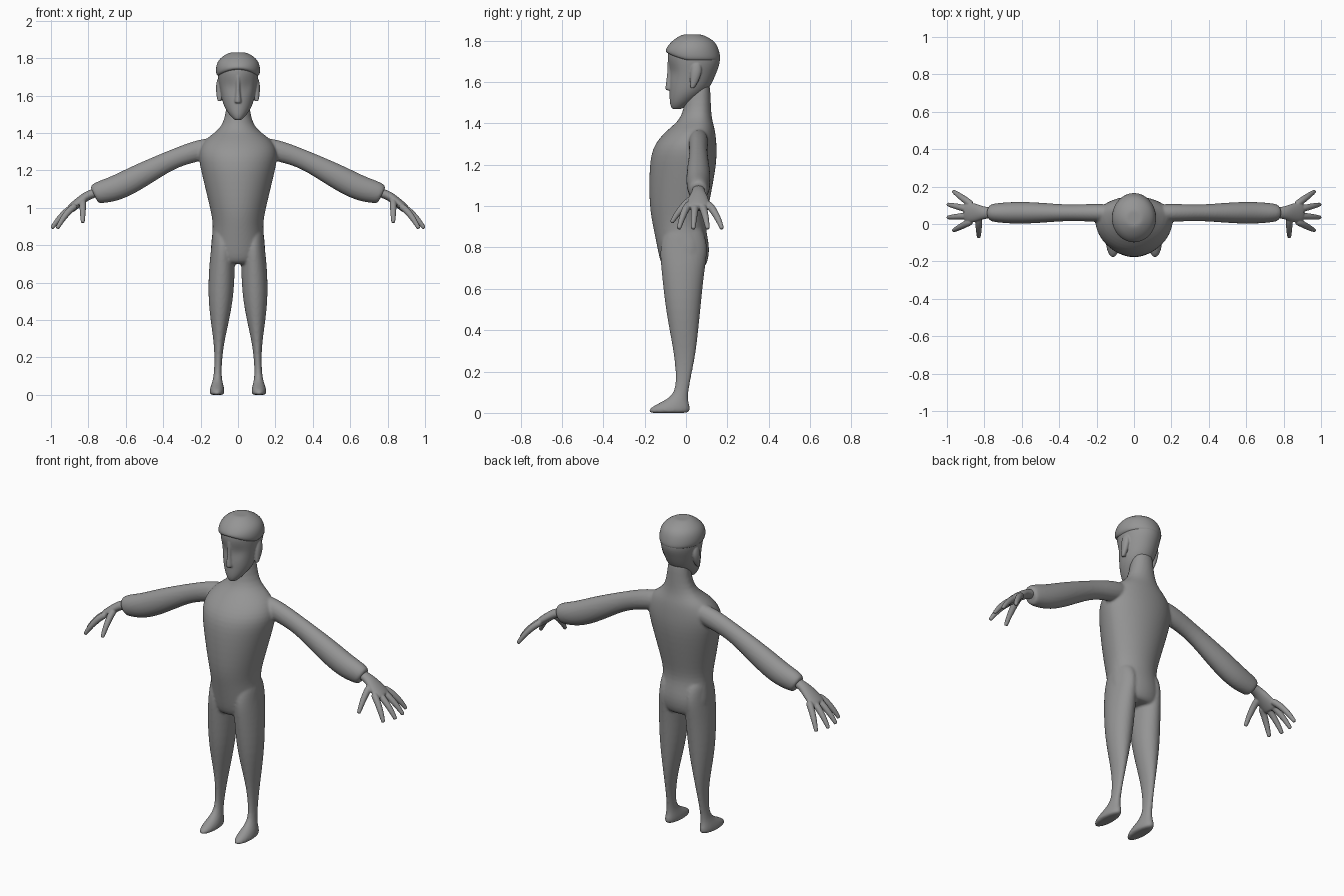
import bpy
import bmesh
import math
from mathutils import Vector

cube = bpy.data.objects.get("Cube")
if cube:
    bpy.data.objects.remove(cube, do_unlink=True)

COLOUR = (.3, .3, .3, 1)
grey = bpy.data.materials.new("plain grey")
grey.use_nodes = True
grey.diffuse_color = COLOUR
grey.node_tree.nodes["Principled BSDF"].inputs["Base Color"].default_value = COLOUR


def circle(count):
    """Cosine and sine of evenly spaced angles."""
    angles = [math.tau * k / count for k in range(count)]
    return [(math.cos(a), math.sin(a)) for a in angles]


def skin(bm, rings):
    """Bridge rings of points into a closed shell, with an inset at each end."""
    def inset(ring):
        middle = sum(ring, Vector()) / len(ring)
        return [middle.lerp(point, .6) for point in ring]

    rings = [inset(rings[0])] + rings + [inset(rings[-1])]
    loops = [[bm.verts.new(point) for point in ring] for ring in rings]
    faces = [bm.faces.new(loops[0]), bm.faces.new(loops[-1])]
    for lower, upper in zip(loops, loops[1:]):
        for i in range(len(lower)):
            faces.append(bm.faces.new((lower[i - 1], lower[i], upper[i], upper[i - 1])))
    bmesh.ops.recalc_face_normals(bm, faces=faces)
    return [vert for loop in loops for vert in loop]


def stack(bm, rows, belly=.5, centre=lambda z: 0):
    """Level egg-shaped rings from rows of height, half width, front and back.
    The rings are widest at the share of their depth given by belly."""
    rings = []
    for z, width, front, back in rows:
        widest = front + belly * (back - front)
        rings.append([
            Vector((centre(z) + width * c,
                    widest + s * (back - widest if s > 0 else widest - front), z))
            for c, s in circle(24)])
    return skin(bm, rings)


def tube(bm, path, side, section=lambda r: (r, r)):
    """Rings square to a path of points and radii; section gives both half sizes."""
    points = [Vector(point) for point, radius in path]
    rings = []
    for i, (point, radius) in enumerate(path):
        along = points[min(i + 1, len(points) - 1)] - points[max(i - 1, 0)]
        across = Vector((0, 1, 0))
        across = (across - across.project(along)).normalized()
        up = along.normalized().cross(across)
        wide, high = section(radius)
        ring = [points[i] + across * wide * c + up * high * s for c, s in circle(16)]
        rings.append([Vector((side * p.x, p.y, p.z)) for p in ring])
    skin(bm, rings)


def finger(bm, knuckle, tip, side):
    """A tapering, slightly arched finger."""
    path = []
    for t in (0, .3, .7, .95, 1):
        point = Vector(knuckle).lerp(Vector(tip), t)
        point.z += .02 * math.sin(math.pi * t)
        path.append((point, .019 - .009 * t ** 3))
    tube(bm, path, side)


def finish(name, bm, voxel=0):
    """Make one smooth object, its shells fused where a voxel size is given."""
    mesh = bpy.data.meshes.new(name)
    bm.to_mesh(mesh)
    bm.free()
    mesh.materials.append(grey)
    mesh.shade_smooth()
    obj = bpy.data.objects.new(name, mesh)
    bpy.context.collection.objects.link(obj)
    rounding = obj.modifiers.new("rounding", 'SUBSURF')
    rounding.levels = rounding.render_levels = 2
    if voxel:
        fuse = obj.modifiers.new("fuse", 'REMESH')
        fuse.mode = 'VOXEL'
        fuse.voxel_size = voxel
        fuse.use_smooth_shade = True
        soften = obj.modifiers.new("soften", 'SMOOTH')
        soften.factor = .5
        soften.iterations = 3


# Body: torso and neck fused with the legs and sleeved arms
torso = [
    (.7, .14, -.12, .1),
    (.8, .15, -.14, .12),
    (.9, .13, -.16, .09),
    (1, .15, -.18, .11),
    (1.2, .2, -.18, .15),
    (1.3, .22, -.16, .15),
    (1.38, .17, -.08, .14),
    (1.43, .07, -.01, .12),
    (1.6, .06, 0, .12),
]
leg = [
    (0, .04, -.19, .02),
    (.03, .04, -.17, .02),
    (.06, .03, -.1, .01),
    (.1, .02, -.05, .01),
    (.2, .02, -.05, .03),
    (.3, .03, -.06, .05),
    (.5, .07, -.1, .07),
    (.7, .07, -.12, .09),
    (.8, .06, -.13, .11),
    (.9, .06, -.1, .08),
]
arm = [
    (.1, 1.33, .05),
    (.2, 1.31, .06),
    (.33, 1.27, .05),
    (.45, 1.21, .06),
    (.56, 1.15, .07),
    (.66, 1.1, .07),
    (.75, 1.08, .06),
    (.77, 1.07, .05),
]
body = bmesh.new()
stack(body, torso, .6)
for side in (1, -1):
    stack(body, leg, centre=lambda z: side * (.113 - .04 * z))
    tube(body, [((x, .06, z), r) for x, z, r in arm], side, lambda r: (.85 * r, r))
finish("body", body, .0075)

# Hands: flat palm, four spread fingers and a thumb
palm = [(.73, 1.09, .03), (.8, 1.07, .03), (.84, 1.04, .05), (.9, .99, .06)]
for side, label in ((1, "left"), (-1, "right")):
    hand = bmesh.new()
    tube(hand, [((x, .06, z), r) for x, z, r in palm], side, lambda r: (r, .025))
    for k in range(4):
        spread = k - 1.5
        knuckle = (.87, .06 + .03 * spread, 1.01)
        tip = (1 - .015 * spread ** 2, .07 + .07 * spread, .89)
        finger(hand, knuckle, tip, side)
    finger(hand, (.83, .04, 1.04), (.83, -.07, .92), side)
    finish(label + "_hand", hand, .004)

# Head: skull with a narrow jaw and hollowed eyes
head = bmesh.new()
skull = stack(head, [
    (1.47, .02, -.07, -.02),
    (1.5, .05, -.08, .03),
    (1.55, .08, -.08, .1),
    (1.6, .09, -.08, .13),
    (1.65, .1, -.08, .15),
    (1.7, .11, -.09, .17),
    (1.76, .11, -.09, .16),
    (1.8, .08, -.05, .12),
])
for vert in skull:
    if vert.co.y < 0:
        gap = math.hypot(abs(vert.co.x) - .045, vert.co.z - 1.66) / .03
        vert.co.y += .015 * math.exp(-gap * gap)

# Nose and ears
stack(head, [
    (1.56, .02, -.1, -.04),
    (1.58, .02, -.1, -.04),
    (1.64, .01, -.09, -.04),
    (1.72, .02, -.09, -.04),
])
for side in (1, -1):
    stack(head, [
        (1.57, .01, .02, .04),
        (1.6, .015, .02, .06),
        (1.65, .02, .02, .08),
        (1.69, .01, .03, .07),
    ], centre=lambda z: side * .1)
finish("head", head, .004)

# Hair: a close cap whose front edge rises to a peak over the brow
hair = bmesh.new()
cap = stack(hair, [
    (1.7, .1, -.08, .16),
    (1.71, .12, -.1, .17),
    (1.76, .12, -.1, .16),
    (1.8, .1, -.07, .14),
    (1.83, .05, -.02, .08),
])
for vert in cap:
    if vert.co.z < 1.75 and vert.co.y < 0:
        vert.co.z += .035 * max(0, 1 - (vert.co.x / .11) ** 2)
finish("hair", hair)
